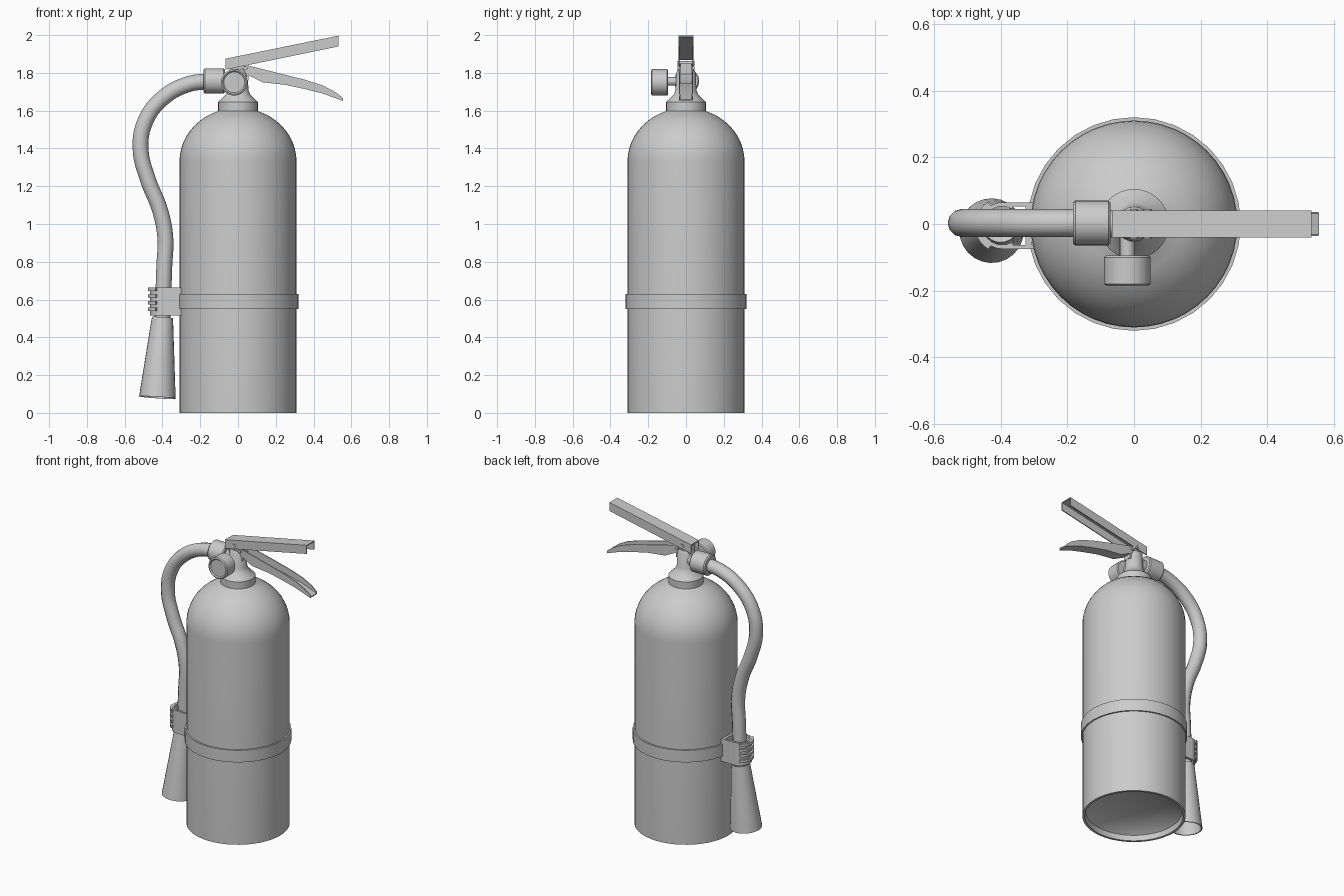
import bpy
import bmesh
from math import cos, sin, pi, radians
from mathutils import Vector, Matrix

cube = bpy.data.objects.get("Cube")
if cube:
    bpy.data.objects.remove(cube)

grey = bpy.data.materials.new("plain grey")
grey.use_nodes = True
colour = (0.6, 0.6, 0.6, 1)
grey.diffuse_color = colour
grey.node_tree.nodes["Principled BSDF"].inputs["Base Color"].default_value = colour


def finish(obj, angle=35):
    """Give an object its material and shading."""
    obj.data.materials.append(grey)
    bpy.ops.object.select_all(action="DESELECT")
    obj.select_set(True)
    bpy.context.view_layer.objects.active = obj
    bpy.ops.object.shade_smooth_by_angle(angle=radians(angle))
    return obj


def loft(name, rings, cap=True, loop=False):
    """Skin a list of equal-length point rings."""
    bm = bmesh.new()
    rows = [[bm.verts.new(p) for p in ring] for ring in rings]
    n = len(rows[0])
    pairs = list(zip(rows, rows[1:]))
    if loop:
        pairs.append((rows[-1], rows[0]))
    for a, b in pairs:
        for i in range(n):
            j = (i + 1) % n
            bm.faces.new((a[i], a[j], b[j], b[i]))
    if cap and not loop:
        bm.faces.new(rows[0])
        bm.faces.new(rows[-1])
    bmesh.ops.recalc_face_normals(bm, faces=bm.faces)
    mesh = bpy.data.meshes.new(name)
    bm.to_mesh(mesh)
    bm.free()
    obj = bpy.data.objects.new(name, mesh)
    bpy.context.collection.objects.link(obj)
    return finish(obj)


def lathe(name, profile, start=(0, 0, 0), axis=(0, 0, 1), sides=32, loop=False):
    """Revolve (radius, distance) pairs about an axis."""
    turn = Vector((0, 0, 1)).rotation_difference(Vector(axis)).to_matrix().to_4x4()
    place = Matrix.Translation(start) @ turn
    rings = [[place @ Vector((r * cos(2 * pi * i / sides), r * sin(2 * pi * i / sides), d))
              for i in range(sides)] for r, d in profile]
    return loft(name, rings, loop=loop)


def box(name, low, high):
    rings = [[(x, low[1], low[2]), (x, high[1], low[2]),
              (x, high[1], high[2]), (x, low[1], high[2])] for x in (low[0], high[0])]
    return loft(name, rings)


def channel(name, stations, wall, lip):
    """U-shaped bar: stations are (x, web z, flange z, half width)."""
    rings = []
    for x, web, edge, w in stations:
        inner = web + lip * (1 if edge > web else -1)
        rings.append([(x, -w, web), (x, w, web), (x, w, edge), (x, w - wall, edge),
                      (x, w - wall, inner), (x, wall - w, inner), (x, wall - w, edge), (x, -w, edge)])
    return loft(name, rings)


# Tank with domed shoulder and recessed base
dome = [(0.31 * cos(a), 1.33 + 0.285 * sin(a))
        for a in [radians(70) * k / 10 for k in range(11)]]
base = [(0.03, 0.10), (0.16, 0.085), (0.25, 0.06), (0.29, 0.035), (0.295, 0), (0.31, 0)]
lathe("tank", base + dome + [(0.1, 1.602)], sides=48)

# Strap around the tank
lathe("strap", [(0.305, 0.55), (0.32, 0.55), (0.32, 0.63), (0.305, 0.63)], sides=32, loop=True)

# Valve collar, block and lever bracket
lathe("valve_collar", [(0.105, 1.59), (0.105, 1.645), (0.095, 1.655), (0.065, 1.685),
                       (0.055, 1.71), (0.052, 1.80), (0.04, 1.82)])
box("lever_bracket", (-0.045, -0.028, 1.76), (0.055, 0.028, 1.85))
for name, x, z in (("upper_pin", 0.0, 1.85), ("lower_pin", 0.04, 1.825)):
    lathe(name, [(0.012, -0.045), (0.012, 0.045)], (x, 0, z), (0, 1, 0), 12)

# Pressure gauge with its stem
lathe("gauge", [(0.055, -0.178), (0.062, -0.185), (0.07, -0.18), (0.07, -0.1), (0.064, -0.095)],
      (-0.02, 0, 1.75), (0, 1, 0))
lathe("gauge_stem", [(0.023, -0.1), (0.023, 0)], (-0.02, 0, 1.755), (0, 1, 0), 16)

# Carrying handle and squeeze lever
channel("upper_handle", [(-0.066, 1.875, 1.817, 0.041), (0.532, 1.997, 1.94, 0.041)], 0.006, 0.006)
channel("squeeze_lever", [(0.02, 1.805, 1.85, 0.03), (0.06, 1.785, 1.837, 0.035),
                          (0.13, 1.75, 1.82, 0.036), (0.25, 1.737, 1.79, 0.037),
                          (0.36, 1.713, 1.762, 0.037), (0.45, 1.69, 1.733, 0.037),
                          (0.52, 1.665, 1.696, 0.037), (0.555, 1.652, 1.668, 0.035)], 0.006, 0.006)

# Hose coupling
lathe("hose_coupling", [(0.06, -0.183), (0.067, -0.176), (0.067, -0.076), (0.06, -0.07)],
      (0, 0.003, 1.757), (1, 0, 0))
lathe("outlet", [(0.04, -0.1), (0.04, 0)], (0, 0, 1.757), (1, 0, 0), 16)

# Hose
path = [(-0.15, 1.757), (-0.27, 1.738), (-0.40, 1.665), (-0.49, 1.545), (-0.516, 1.40),
        (-0.475, 1.23), (-0.415, 1.08), (-0.385, 0.93), (-0.39, 0.78), (-0.40, 0.5)]
curve = bpy.data.curves.new("hose", "CURVE")
curve.dimensions = "3D"
curve.bevel_depth = 0.042
curve.bevel_resolution = 4
curve.resolution_u = 6
curve.use_fill_caps = True
spline = curve.splines.new("BEZIER")
spline.bezier_points.add(len(path) - 1)
for point, (x, z) in zip(spline.bezier_points, path):
    point.co = (x, 0.003, z)
    point.handle_left_type = point.handle_right_type = "AUTO"
hose = bpy.data.objects.new("hose", curve)
bpy.context.collection.objects.link(hose)
bpy.ops.object.select_all(action="DESELECT")
hose.select_set(True)
bpy.context.view_layer.objects.active = hose
bpy.ops.object.convert(target="MESH")
finish(bpy.context.object)

# Flared open nozzle, leaning outwards
lathe("nozzle", [(0.03, 0.01), (0.055, 0), (0.058, 0.02), (0.097, 0.425),
                 (0.09, 0.425), (0.05, 0.06)],
      (-0.40, 0, 0.505), (-0.027, -0.02, -0.425), 24)

# Hose clip: a wrap around the hose with two arms reaching the strap
wrap = []
for k in range(13):
    a = radians(60 + 240 * k / 12)
    ring = []
    for r, z in ((0.058, 0.515), (0.07, 0.515), (0.07, 0.665), (0.058, 0.665)):
        ring.append((-0.395 + r * cos(a), -0.005 + r * sin(a), z))
    wrap.append(ring)
loft("clip_wrap", wrap)
for side, name in ((1, "left_clip_arm"), (-1, "right_clip_arm")):
    ys = sorted((-0.005 + side * 0.058, -0.005 + side * 0.07))
    box(name, (-0.40, ys[0], 0.515), (-0.298, ys[1], 0.665))
box("clip_plate", (-0.325, -0.07, 0.515), (-0.305, 0.06, 0.665))

# Ribs on the outside of the clip
for i in range(4):
    z = 0.54 + i * 0.035
    rib = [[(-0.395 + r * cos(a), -0.005 + r * sin(a), z + h)
            for r, h in ((0.066, 0), (0.082, 0), (0.082, 0.018), (0.066, 0.018))]
           for a in [radians(120 + 12 * k) for k in range(11)]]
    loft("clip_rib_%d" % (i + 1), rib)
